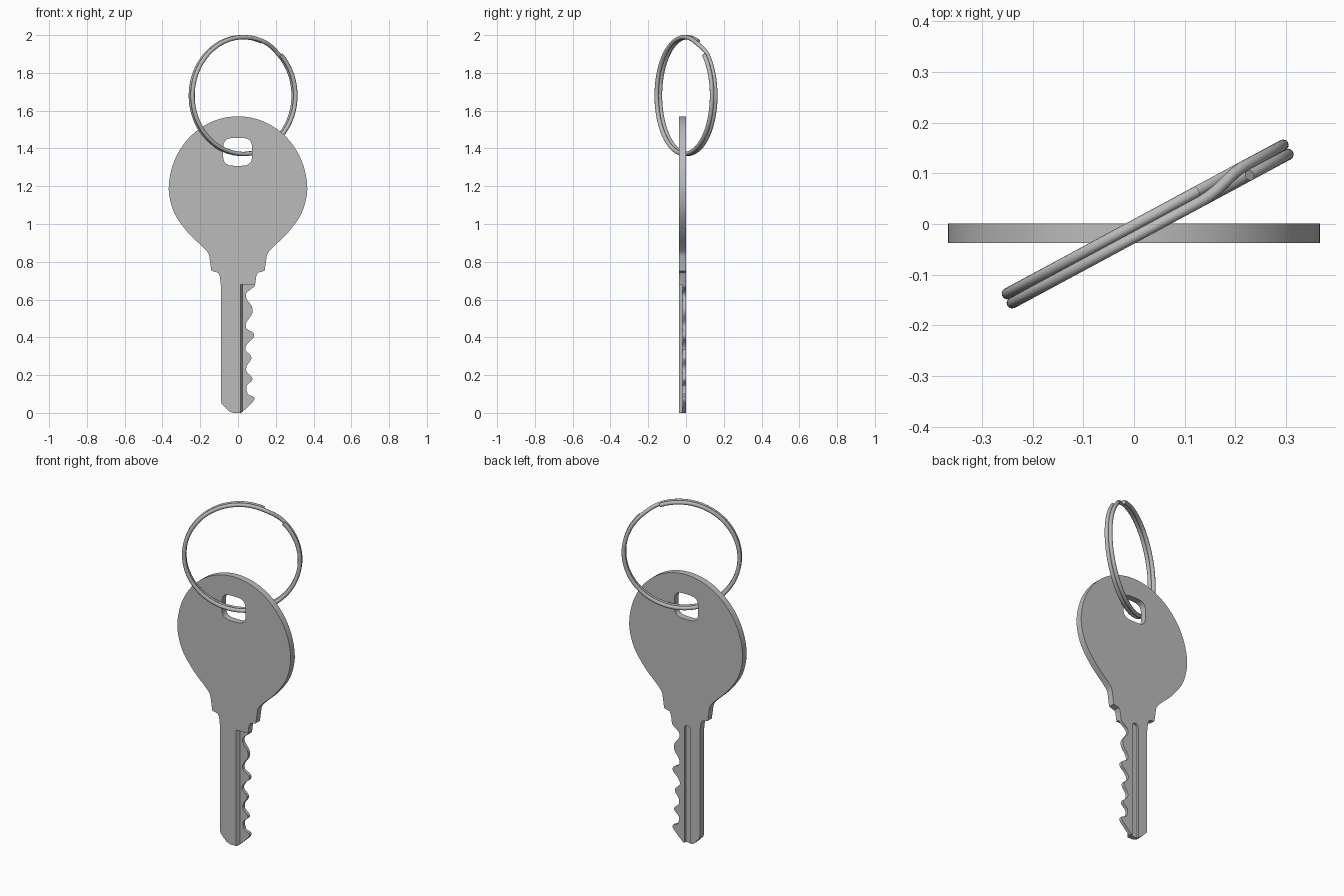
import bpy, bmesh, math
from mathutils import Vector

if "Cube" in bpy.data.objects:
    bpy.data.objects.remove(bpy.data.objects["Cube"])

metal = bpy.data.materials.new("grey_metal")
metal.diffuse_color = (0.5, 0.5, 0.5, 1)
metal.use_nodes = True
metal.node_tree.nodes["Principled BSDF"].inputs["Base Color"].default_value = metal.diffuse_color

def prism(name, pts, y0, y1):
    """Extrude an (x, z) outline from y0 to y1."""
    bm = bmesh.new()
    f = bm.faces.new([bm.verts.new((x, y0, z)) for x, z in pts])
    new = bmesh.ops.extrude_face_region(bm, geom=[f])["geom"]
    for v in new:
        if isinstance(v, bmesh.types.BMVert):
            v.co.y = y1
    bmesh.ops.recalc_face_normals(bm, faces=bm.faces)
    me = bpy.data.meshes.new(name)
    bm.to_mesh(me)
    bm.free()
    ob = bpy.data.objects.new(name, me)
    bpy.context.collection.objects.link(ob)
    return ob

def smooth(ob, deg):
    bpy.ops.object.select_all(action='DESELECT')
    ob.select_set(True)
    bpy.context.view_layer.objects.active = ob
    bpy.ops.object.shade_smooth_by_angle(angle=math.radians(deg))

def cut(ob, cutter):
    """Boolean-subtract the cutter, then delete it."""
    m = ob.modifiers.new("cut", 'BOOLEAN')
    m.operation, m.solver, m.object = 'DIFFERENCE', 'EXACT', cutter
    bpy.context.view_layer.objects.active = ob
    bpy.ops.object.modifier_apply(modifier=m.name)
    bpy.data.objects.remove(cutter)

def spline(pts, n=5):
    """Catmull-Rom curve through pts[1:-1]."""
    out = []
    for i in range(1, len(pts) - 2):
        p0, p1, p2, p3 = (Vector(p) for p in pts[i - 1:i + 3])
        for k in range(n):
            t = k / n
            out.append(tuple(0.5 * (2 * p1 + (p2 - p0) * t + (2 * p0 - 5 * p1 + 4 * p2 - p3) * t * t
                                    + (3 * p1 - p0 - 3 * p2 + p3) * t ** 3)))
    return out

# Key outline: bow (half ellipse over a tapering curve), shoulder, toothed blade
arc = [(0.367 * math.cos(math.pi * i / 48), 1.18 + 0.39 * math.sin(math.pi * i / 48)) for i in range(49)]
lower = spline([(0.355, 1.28), (0.367, 1.18), (0.338, 1.06), (0.265, 0.955), (0.18, 0.872), (0.152, 0.83),
                (0.142, 0.75)])[1:] + [(0.152, 0.83), (0.141, 0.752)]
right = [(0.105, 0.742), (0.097, 0.725), (0.09, 0.675)]
teeth = spline([(0.09, 0.69), (0.085, 0.668), (0.045, 0.635), (0.045, 0.603), (0.073, 0.565), (0.075, 0.525),
                (0.045, 0.48), (0.045, 0.447), (0.082, 0.423), (0.082, 0.397), (0.053, 0.37),
                (0.038, 0.335), (0.068, 0.302), (0.068, 0.28), (0.046, 0.248), (0.046, 0.217),
                (0.073, 0.19), (0.073, 0.17), (0.046, 0.143), (0.052, 0.1), (0.083, 0.085),
                (0.083, 0.065), (0.055, 0.035), (0.025, 0.008), (0.0, 0.0)], 3)
tip = [(0.018, 0.0), (-0.025, 0.0), (-0.05, 0.01), (-0.088, 0.05), (-0.09, 0.065)]
left = [(-0.09, 0.67), (-0.097, 0.725), (-0.105, 0.742)]
outline = lower + right + teeth + tip + left + [(-x, z) for x, z in reversed(lower)] + list(reversed(arc))[:-1] + [arc[-1 - 48]]
outline = [p for i, p in enumerate(outline) if (Vector(p) - Vector(outline[i - 1])).length > 1e-4]
key = prism("key", outline, -0.037, 0.001)

# Rounded hole for the ring
def power(c, n):
    return math.copysign(abs(c) ** (2 / n), c)

hole = [(-0.002 + 0.077 * power(math.cos(a), 3.6), 1.382 + 0.074 * power(math.sin(a), 3.6))
        for a in (math.tau * (i + 0.5) / 40 for i in range(40))]
cut(key, prism("hole_cutter", hole, -0.1, 0.1))

# Recessed front beside the teeth, with a slanted wall
step = prism("step_cutter", [(0.024, -0.1), (0.2, -0.1), (0.2, 0.679), (0.024, 0.679)], -0.1, -0.018)
for v in step.data.vertices:
    if v.co.x < 0.1 and v.co.y < -0.05:
        v.co.x = -0.02
cut(key, step)

# Groove in the back of the blade, rounded at its top
groove = [(-0.03, -0.1), (0.01, -0.1)] + [(-0.01 + 0.02 * math.cos(math.pi * i / 8),
                                          0.67 + 0.02 * math.sin(math.pi * i / 8)) for i in range(9)]
cut(key, prism("groove_cutter", groove, -0.012, 0.1))
key.data.materials.clear()
key.data.materials.append(metal)
smooth(key, 30)

# Split ring: two coils of wire with a sideways jog near the top
yaw = math.radians(28.3)
u = Vector((math.cos(yaw), math.sin(yaw), 0))
n = Vector((-math.sin(yaw), math.cos(yaw), 0))
cu = bpy.data.curves.new("split_ring", 'CURVE')
cu.dimensions = '3D'
cu.bevel_depth, cu.bevel_resolution, cu.use_fill_caps = 0.0112, 4, True
sp = cu.splines.new('POLY')
count = 233
sp.points.add(count - 1)
for i in range(count):
    deg = 46 + 3 * i
    t = min(max((deg - 382) / 24, 0), 1)
    off = -0.0103 + 0.0206 * t * t * (3 - 2 * t)
    a = math.radians(deg)
    p = Vector((0.027, 0, 1.68)) + 0.309 * (math.sin(a) * u + Vector((0, 0, math.cos(a)))) + off * n
    sp.points[i].co = (*p, 1)
ring = bpy.data.objects.new("split_ring", cu)
bpy.context.collection.objects.link(ring)
bpy.ops.object.select_all(action='DESELECT')
ring.select_set(True)
bpy.context.view_layer.objects.active = ring
bpy.ops.object.convert(target='MESH')
ring = bpy.context.view_layer.objects.active
ring.data.materials.clear()
ring.data.materials.append(metal)
smooth(ring, 50)
